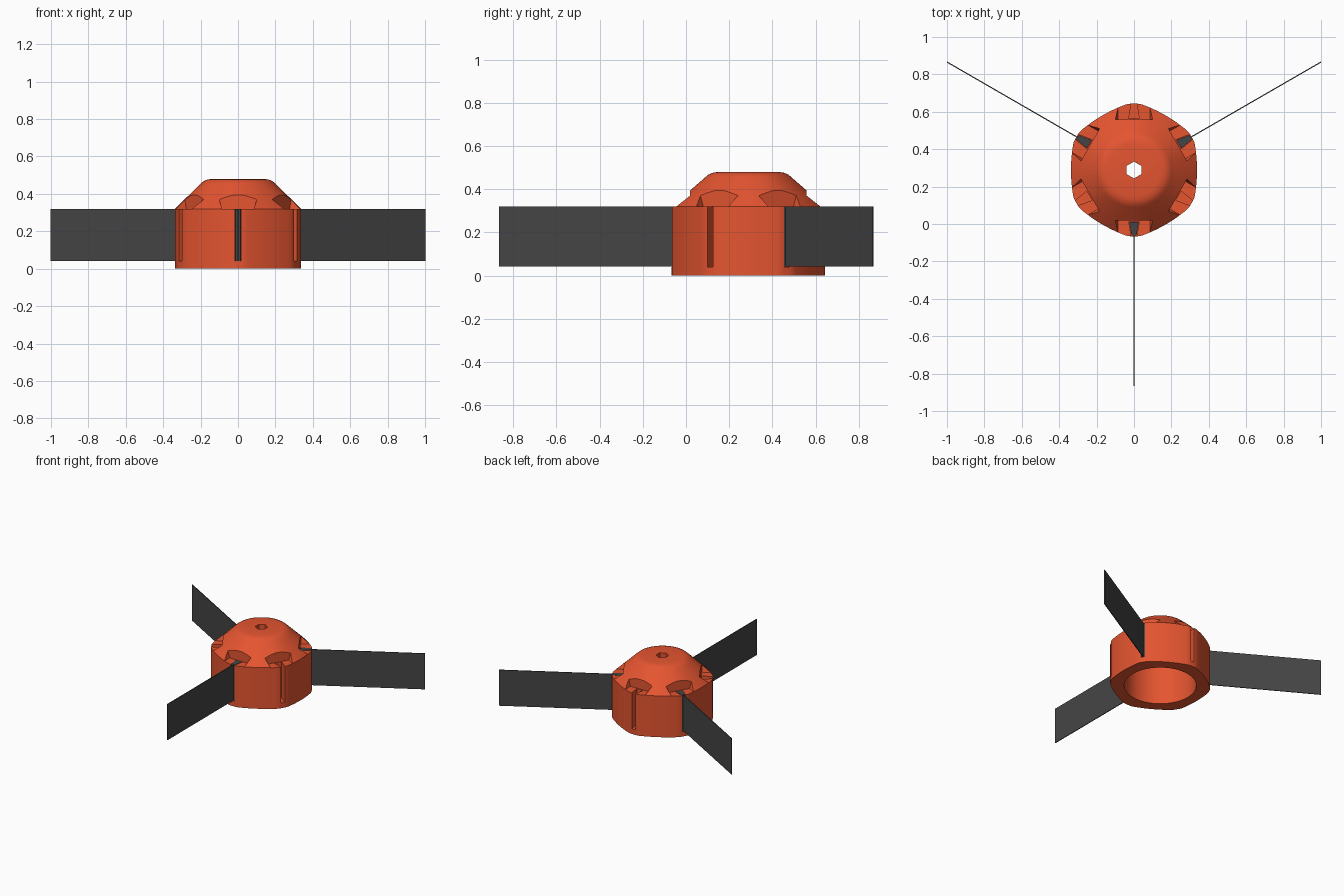
import bpy, bmesh, math

if "Cube" in bpy.data.objects:
    bpy.data.objects.remove(bpy.data.objects["Cube"])

CY = 0.2887            # hub axis sits off centre because of the three blades
N = 144


def material(name, rgb):
    m = bpy.data.materials.new(name)
    m.diffuse_color = (*rgb, 1)
    m.use_nodes = True
    m.node_tree.nodes["Principled BSDF"].inputs["Base Color"].default_value = m.diffuse_color
    return m


def make_object(name, bm, mat=None):
    bmesh.ops.recalc_face_normals(bm, faces=bm.faces)
    me = bpy.data.meshes.new(name)
    bm.to_mesh(me)
    bm.free()
    ob = bpy.data.objects.new(name, me)
    bpy.context.collection.objects.link(ob)
    ob.location = (0, CY, 0)
    if mat:
        me.materials.append(mat)
    return ob


def loft(rings):
    """Skin a list of equal-length rings and cap both ends."""
    bm = bmesh.new()
    vs = [[bm.verts.new(p) for p in ring] for ring in rings]
    for a, b in zip(vs, vs[1:]):
        for i in range(len(a)):
            j = (i + 1) % len(a)
            bm.faces.new((a[i], a[j], b[j], b[i]))
    bm.faces.new(vs[0][::-1])
    bm.faces.new(vs[-1])
    return bm


def prism(name, low, high, z0, z1, deg=0, mat=None):
    """Prism of (radial, sideways) points, turned about the hub axis."""
    c, s = math.cos(math.radians(deg)), math.sin(math.radians(deg))
    turn = lambda pts, z: [(u * c - v * s, u * s + v * c, z) for u, v in pts]
    return make_object(name, loft([turn(low, z0), turn(high, z1)]), mat)


def mirrored(pts):
    return pts + [(u, -v) for u, v in reversed(pts)]


def hub_radius(t):
    """Six bulging sides meeting at rounded corners."""
    a = (t + math.pi / 6) % (math.pi / 3) - math.pi / 6
    big, off = 0.80, 0.80 - 0.337
    r = -off * math.cos(a) + math.sqrt(big ** 2 - (off * math.sin(a)) ** 2)
    return min(r, 0.355)


angles = [2 * math.pi * i / N for i in range(N)]


def ring(z, r=None):
    return [((r or hub_radius(t)) * math.cos(t),
             (r or hub_radius(t)) * math.sin(t), z) for t in angles]


orange = material("orange", (0.78, 0.09, 0.03))
dark = material("dark_grey", (0.06, 0.06, 0.06))

# hub: inner cavity, flat underside, wall, sloped shoulder, rounded top
hub = make_object("hub", loft([
    ring(0.43, 0.15), ring(0.32, 0.255), ring(0, 0.255),
    ring(0), ring(0.32),
    ring(0.455, 0.20), ring(0.467, 0.186), ring(0.476, 0.166), ring(0.48, 0.14),
]), orange)

# cutters: hexagonal bolt hole, pockets in the shoulder, dovetail blade slots
hexagon = [(0.045 * math.cos(math.radians(30 + 60 * k)),
            0.045 * math.sin(math.radians(30 + 60 * k))) for k in range(6)]
cutters = [prism("bolt_hole_cutter", hexagon, hexagon, 0.3, 0.6)]
for k in range(6):
    deg = 30 + 60 * k
    cutters.append(prism("pocket_cutter",
                         mirrored([(0.27, 0.085), (0.5, 0.085)]),
                         mirrored([(0.27, 0.115), (0.5, 0.115)]), 0.319, 0.42, deg))
    slot = mirrored([(0.275, 0.028), (0.36, 0.014)])
    cutters.append(prism("slot_cutter", slot, slot, 0.04, 0.34, deg))

bpy.context.view_layer.objects.active = hub
for cutter in cutters:
    cutter.hide_render = True
    mod = hub.modifiers.new("cut", 'BOOLEAN')
    mod.operation, mod.solver, mod.object = 'DIFFERENCE', 'EXACT', cutter
    bpy.ops.object.modifier_apply(modifier=mod.name)
    bpy.data.objects.remove(cutter)

bpy.ops.object.select_all(action='DESELECT')
hub.select_set(True)
bpy.ops.object.shade_smooth_by_angle(angle=math.radians(25))

# blades: thin strip with a wedge root seated in every other slot
blade = mirrored([(0.277, 0.026), (0.35, 0.0135), (0.35, 0.003), (1.1547, 0.003)])
for k, deg in enumerate((30, 150, 270)):
    prism(f"blade_{k + 1}", blade, blade, 0.042, 0.32, deg, dark)
